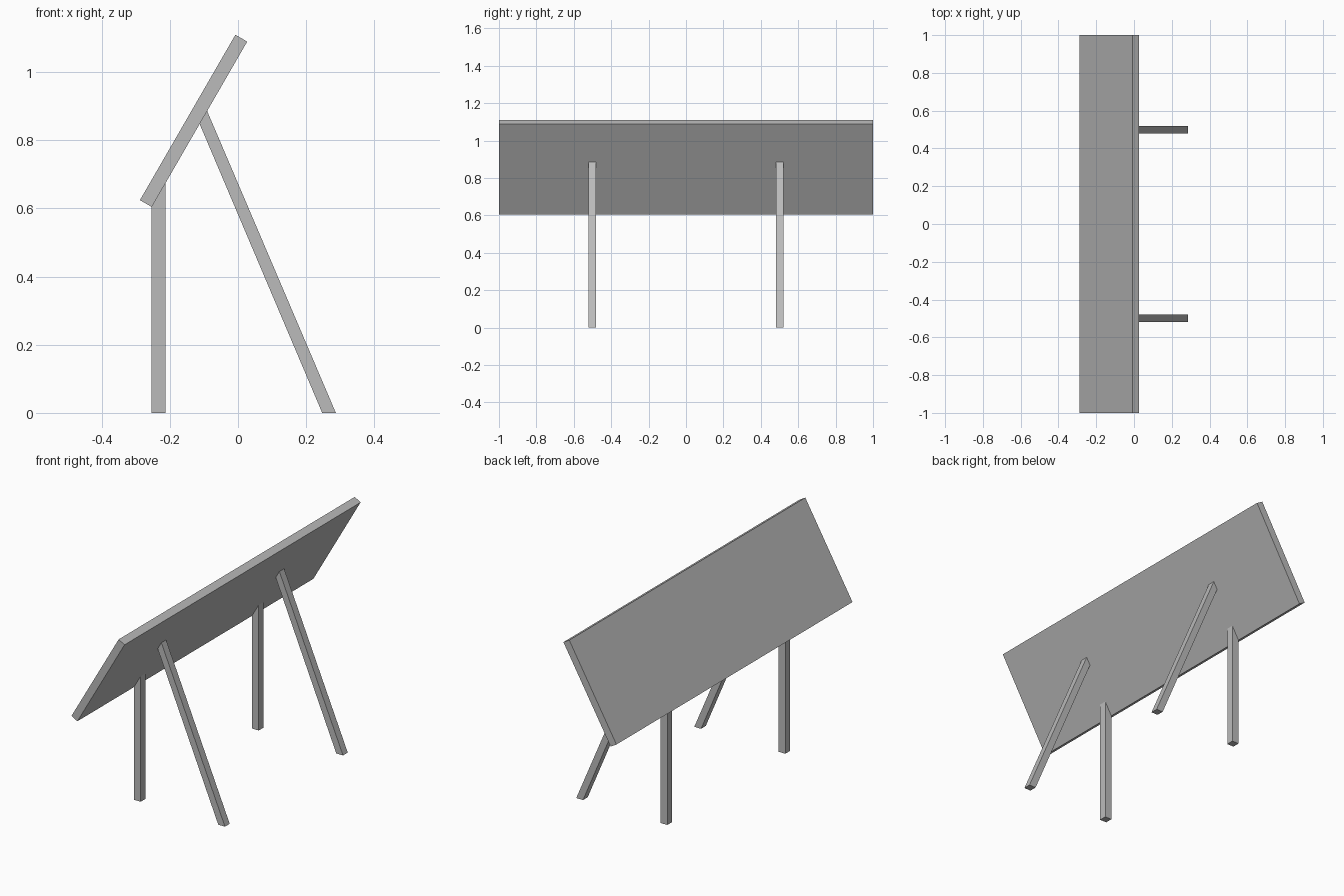
import bpy
import bmesh
from math import cos, sin, radians

cube = bpy.data.objects.get("Cube")
if cube:
    bpy.data.objects.remove(cube, do_unlink=True)

# Plain grey finish shared by every part
grey = bpy.data.materials.new("plain grey")
grey.use_nodes = True
colour = (0.5, 0.5, 0.5, 1)
grey.diffuse_color = colour
grey.node_tree.nodes["Principled BSDF"].inputs["Base Color"].default_value = colour


def extrude_profile(name, profile, y_centre, width):
    """Extrude an (x, z) outline along y."""
    bm = bmesh.new()
    y0 = y_centre - width / 2
    face = bm.faces.new([bm.verts.new((x, y0, z)) for x, z in profile])
    result = bmesh.ops.extrude_face_region(bm, geom=[face])
    moved = [v for v in result["geom"] if isinstance(v, bmesh.types.BMVert)]
    bmesh.ops.translate(bm, verts=moved, vec=(0, width, 0))
    bmesh.ops.recalc_face_normals(bm, faces=bm.faces)
    mesh = bpy.data.meshes.new(name)
    bm.to_mesh(mesh)
    bm.free()
    mesh.materials.append(grey)
    obj = bpy.data.objects.new(name, mesh)
    bpy.context.collection.objects.link(obj)
    return obj


# Tilted panel, measured from its lower underside edge
TILT = radians(60)
LENGTH, THICK = 0.56, 0.04
BX, BZ = -0.253, 0.604


def on_panel(along, out=0):
    return (BX + along * cos(TILT) - out * sin(TILT),
            BZ + along * sin(TILT) + out * cos(TILT))


extrude_profile("tilted_panel", [on_panel(0), on_panel(LENGTH),
                                 on_panel(LENGTH, THICK), on_panel(0, THICK)], 0, 2)

# Upright and slanted legs, with tops mitred to the panel underside
upright = [(BX, 0), (BX + 0.04, 0), on_panel(0.08), on_panel(0)]
slanted = [(0.247, 0), (0.287, 0), on_panel(0.325), on_panel(0.281)]
for side, y in (("right", -0.5), ("left", 0.5)):
    extrude_profile(f"upright_leg_{side}", upright, y, 0.04)
    extrude_profile(f"slanted_leg_{side}", slanted, y, 0.04)
